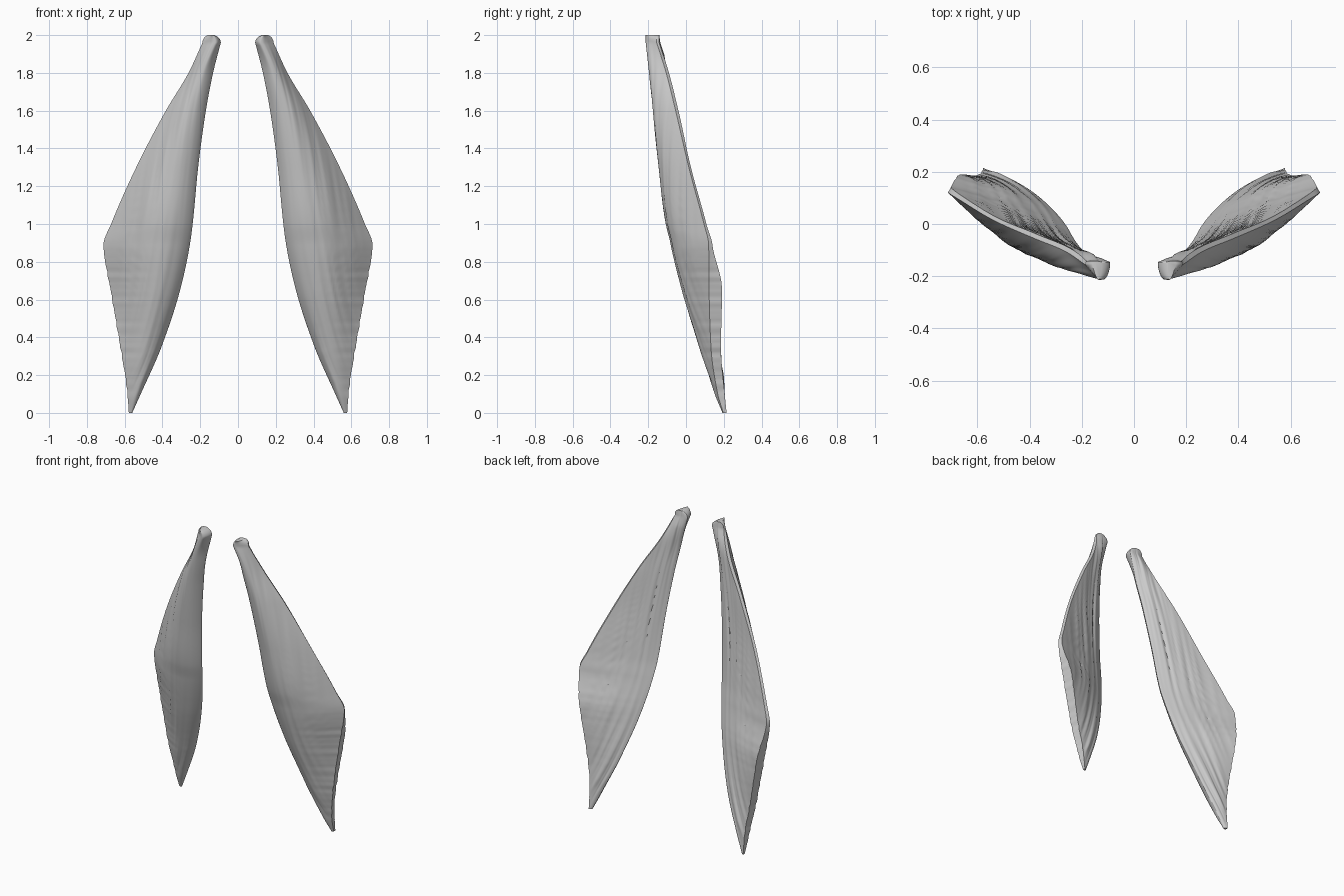
import bpy, bmesh, math
from mathutils import Vector, noise

if "Cube" in bpy.data.objects:
    bpy.data.objects.remove(bpy.data.objects["Cube"])

# Key sections: z, inner x, inner y, outer x, outer front y, edge thickness, front bulge
KEYS = [
    (0.00, .560, .200, .578, .198, .017, .006),
    (0.10, .515, .185, .585, .168, .037, .026),
    (0.35, .405, .133, .623, .132, .053, .062),
    (0.66, .304, .048, .676, .122, .068, .097),
    (0.89, .255, -.013, .712, .120, .020, .111),
    (1.00, .240, -.040, .672, .095, .013, .112),
    (1.30, .211, -.084, .539, .015, .011, .095),
    (1.60, .170, -.125, .382, -.055, .015, .078),
    (1.80, .132, -.150, .262, -.105, .015, .065),
    (1.96, .091, -.147, .188, -.155, .013, .064),
]
N_FRONT, N_EDGE, N_BACK = 44, 4, 40


def slope(j, k):
    """Monotone tangent of column k at key j."""
    if j == 0 or j == len(KEYS) - 1:
        j0 = min(j, len(KEYS) - 2)
        return (KEYS[j0 + 1][k] - KEYS[j0][k]) / (KEYS[j0 + 1][0] - KEYS[j0][0])
    p, q, r = KEYS[j - 1:j + 2]
    d1, d2 = (q[k] - p[k]) / (q[0] - p[0]), (r[k] - q[k]) / (r[0] - q[0])
    return 0 if d1 * d2 <= 0 else 2 * d1 * d2 / (d1 + d2)


def section(z):
    """Smoothly interpolate the keys at height z."""
    z = min(z, KEYS[-1][0])
    i = max(j for j in range(len(KEYS) - 1) if KEYS[j][0] <= z)
    a, b = KEYS[i], KEYS[i + 1]
    h = b[0] - a[0]
    t = (z - a[0]) / h
    e = t * t * (3 - 2 * t)
    return [a[k] + (b[k] - a[k]) * e
            + h * t * (1 - t) * ((1 - t) * slope(i, k) - t * slope(i + 1, k))
            for k in range(1, 7)]


def ring(z):
    """Closed outline: front belly, lateral edge strip, flatter back."""
    xi, yi, xo, yf, thick, bulge = section(z)
    fade = max(0, min(1, z / 0.2, (2 - z) / 0.1))
    # frayed lateral margin where the fibres end
    if z < 0.9:
        xo += 0.006 * fade * noise.noise(Vector((3, 0, z * 30)))
    inner = Vector((xi, yi))
    front, back = Vector((xo, yf)), Vector((xo - 0.012 * fade, yf + thick))

    def point(end, u, depth, sign, amp, seed):
        s = u ** 1.7
        d = end - inner
        n = Vector((d.y, -d.x)).normalized() * sign
        w = s * d.length
        groove = noise.noise(Vector((w * 38, z * 1.6, seed)))
        groove += 0.5 * noise.noise(Vector((w * 85, z * 2.5, seed + 9)))
        groove *= amp * fade * min(1, 4 * s * (1 - s))
        p = inner + d * s + n * (depth * math.sin(math.pi * s ** 0.68) + groove)
        p.x = max(p.x, xi)
        return p

    pts = [point(front, i / N_FRONT, bulge, 1, .0045, 1.3) for i in range(N_FRONT + 1)]
    pts += [front.lerp(back, i / N_EDGE) for i in range(1, N_EDGE)]
    pts += [point(back, i / N_BACK, .003 + .011 * fade, -1, .008, 5.7)
            for i in range(N_BACK, 0, -1)]
    # domed tendon end
    if z > 1.96:
        k = math.sqrt(max(0, 1 - ((z - 1.96) / 0.043) ** 2))
        for p in pts:
            p.x = 0.145 + (p.x - 0.145) * k
    return pts


def build(name, side):
    bm = bmesh.new()
    heights = [0, .01, .02] + [.03 + i * 1.93 / 150 for i in range(151)]
    heights += [1.96 + i * .008 for i in range(1, 6)]
    loops = [[bm.verts.new((side * p.x, p.y, z)) for p in ring(z)] for z in heights]
    for lo, hi in zip(loops, loops[1:]):
        for i in range(len(lo)):
            j = (i + 1) % len(lo)
            bm.faces.new((lo[i], lo[j], hi[j], hi[i]))
    bm.faces.new(loops[0])
    bm.faces.new(loops[-1])
    bmesh.ops.recalc_face_normals(bm, faces=bm.faces)
    mesh = bpy.data.meshes.new(name)
    bm.to_mesh(mesh)
    bm.free()
    ob = bpy.data.objects.new(name, mesh)
    bpy.context.collection.objects.link(ob)
    bpy.ops.object.select_all(action='DESELECT')
    ob.select_set(True)
    bpy.context.view_layer.objects.active = ob
    bpy.ops.object.shade_smooth_by_angle(angle=math.radians(40))


# Mirrored pair of muscle bellies
build("muscle_right", 1)
build("muscle_left", -1)
